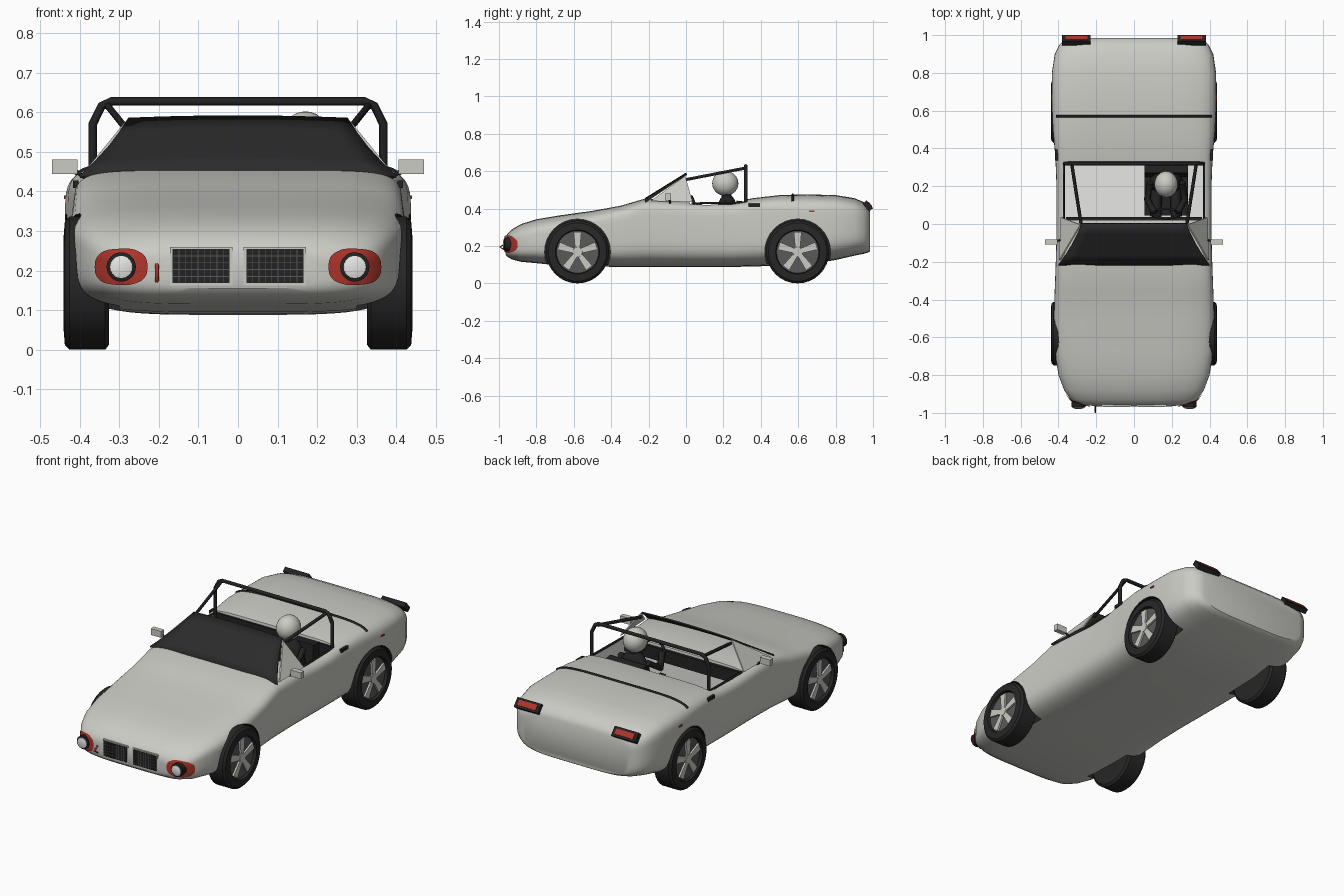
import bpy, bmesh, math
from mathutils import Vector, Matrix

if "Cube" in bpy.data.objects:
    bpy.data.objects.remove(bpy.data.objects["Cube"])


def material(name, r, g, b):
    m = bpy.data.materials.new(name)
    m.diffuse_color = (r, g, b, 1)
    m.use_nodes = True
    m.node_tree.nodes["Principled BSDF"].inputs["Base Color"].default_value = m.diffuse_color
    return m


PAINT = material("body paint", 0.60, 0.60, 0.56)
WHITE = material("interior white", 0.88, 0.88, 0.86)
BLACK = material("black trim", 0.016, 0.016, 0.017)
GLASS = material("dark glass", 0.024, 0.024, 0.025)
RUBBER = material("tyre rubber", 0.02, 0.02, 0.02)
GREY = material("wheel grey", 0.10, 0.10, 0.10)
RED = material("lamp red", 0.42, 0.035, 0.025)


def finish(bm, name, mat, smooth=None):
    bmesh.ops.recalc_face_normals(bm, faces=bm.faces)
    me = bpy.data.meshes.new(name)
    bm.to_mesh(me)
    bm.free()
    ob = bpy.data.objects.new(name, me)
    me.materials.append(mat)
    bpy.context.collection.objects.link(ob)
    if smooth:
        smooth_by(ob, smooth)
    return ob


def smooth_by(ob, degrees):
    activate(ob)
    bpy.ops.object.shade_smooth_by_angle(angle=math.radians(degrees))


def activate(ob):
    bpy.ops.object.select_all(action='DESELECT')
    ob.select_set(True)
    bpy.context.view_layer.objects.active = ob


def box(name, centre, size, mat, tilt=0, axis='X'):
    bm = bmesh.new()
    m = Matrix.Translation(centre) @ Matrix.Rotation(math.radians(tilt), 4, axis) @ Matrix.Diagonal((*size, 1))
    bmesh.ops.create_cube(bm, size=1, matrix=m)
    return finish(bm, name, mat)


def ball(name, centre, radii, mat):
    bm = bmesh.new()
    m = Matrix.Translation(centre) @ Matrix.Diagonal((*radii, 1))
    bmesh.ops.create_uvsphere(bm, u_segments=24, v_segments=14, radius=1, matrix=m)
    return finish(bm, name, mat, 60)


def loft(name, rings, mat, smooth=None, cap=True, closed=True):
    bm = bmesh.new()
    rows = [[bm.verts.new(p) for p in ring] for ring in rings]
    n = len(rows[0])
    for a, b in zip(rows, rows[1:]):
        for i in range(n if closed else n - 1):
            j = (i + 1) % n
            bm.faces.new((a[i], a[j], b[j], b[i]))
    if cap:
        bm.faces.new(rows[0])
        bm.faces.new(rows[-1])
    return finish(bm, name, mat, smooth)


def lathe(name, centre, profile, mat, axis='X', segs=32):
    """Turn (along, radius) pairs about the x or y axis."""
    rings = []
    for a, r in profile:
        ring = []
        for k in range(segs):
            t = math.tau * k / segs
            c, s = r * math.cos(t), r * math.sin(t)
            ring.append(Vector(centre) + Vector((a, c, s) if axis == 'X' else (c, a, s)))
        rings.append(ring)
    return loft(name, rings, mat, 35)


def tube(name, pts, r, mat, cyclic=False):
    cu = bpy.data.curves.new(name, 'CURVE')
    cu.dimensions = '3D'
    cu.bevel_depth, cu.bevel_resolution, cu.use_fill_caps = r, 1, True
    sp = cu.splines.new('POLY')
    sp.points.add(len(pts) - 1)
    for p, q in zip(sp.points, pts):
        p.co = (*q, 1)
    sp.use_cyclic_u = cyclic
    ob = bpy.data.objects.new(name, cu)
    bpy.context.collection.objects.link(ob)
    cu.materials.append(mat)
    activate(ob)
    bpy.ops.object.convert(target='MESH')
    return ob


def cut(target, cutter):
    mod = target.modifiers.new("cut", 'BOOLEAN')
    mod.operation, mod.solver, mod.object = 'DIFFERENCE', 'EXACT', cutter
    mod.material_mode = 'TRANSFER'
    activate(target)
    bpy.ops.object.modifier_apply(modifier=mod.name)
    bpy.data.objects.remove(cutter)


# Body shell: y, half width, bottom z, top z, upper squareness
SECTIONS = [(-.965, .20, .155, .245, 3), (-.955, .285, .142, .265, 3), (-.93, .335, .128, .29, 3),
            (-.88, .37, .115, .318, 3.3), (-.8, .40, .108, .343, 3.6), (-.68, .42, .095, .363, 4.2),
            (-.5, .425, .09, .388, 5), (-.35, .42, .088, .415, 6), (-.22, .415, .088, .453, 7),
            (-.05, .41, .088, .445, 7), (.1, .41, .088, .433, 7), (.25, .412, .088, .436, 7),
            (.36, .417, .09, .456, 7), (.5, .43, .095, .472, 6), (.65, .437, .10, .476, 5),
            (.8, .435, .125, .472, 5), (.9, .42, .148, .456, 4.5), (.95, .395, .158, .435, 4.5),
            (.975, .365, .165, .41, 4.5), (.985, .335, .172, .39, 4.5)]
rings = []
for y, w, zb, zt, n in SECTIONS:
    zm, ring = zb + 0.58 * (zt - zb), []
    for k in range(56):
        t = math.tau * (k + 0.5) / 56
        c, s = math.cos(t), math.sin(t)
        e = n if s > 0 else 4.5
        h = zt - zm if s > 0 else zm - zb
        ring.append((math.copysign(abs(c) ** (2 / e), c) * w, y,
                     zm + math.copysign(abs(s) ** (2 / e), s) * h))
    rings.append(ring)
body = loft("body_shell", rings, PAINT)

# Cockpit and wheel arches
cut(body, box("cockpit_cutter", (0, .175, .42), (.74, .31, .56), WHITE))
WHEELS = [(s, y) for s in (-1, 1) for y in (-.58, .597)]
for s, y in WHEELS:
    cut(body, lathe("arch_cutter", (s * .40, y, .168), [(-.10, .176), (.10, .176)], BLACK))
smooth_by(body, 32)
bpy.context.view_layer.update()


def on_body(origin, direction, lift=0.005):
    hit, p, nrm, _ = body.ray_cast(Vector(origin), Vector(direction))
    return p + nrm * lift if hit else Vector(origin)


# Wheels: tyre, dark rim disc, rim ring, five spokes and hub
for s, y in WHEELS:
    c = (s * .3825, y, .168)
    lathe("tyre", c, [(s * a, r) for a, r in ((-.057, .11), (-.057, .155), (-.047, .168), (.043, .168),
          (.055, .156), (.058, .118), (.04, .113))], RUBBER)
    lathe("rim_disc", c, [(s * .03, .115), (s * .042, .113)], GREY)
    for k in range(5):
        t = math.tau * k / 5 + math.pi / 2
        d, q = Vector((0, math.cos(t), math.sin(t))), Vector((0, -math.sin(t), math.cos(t)))
        o = Vector(c)
        loft("wheel_spoke", [[o + Vector((s * a, 0, 0)) + d * r + q * w for r, w in
             ((.01, -.012), (.106, -.021), (.106, .021), (.01, .012))] for a in (.035, .052)], PAINT)
    lathe("wheel_hub", c, [(s * .035, .028), (s * .054, .026)], PAINT, segs=16)

# Windscreen, curved slightly, with triangular side panes
rows = []
for j in range(5):
    v = j / 4
    half = .40 + (.277 - .40) * v - .01 * math.sin(math.pi * v)
    rows.append([(half * u / 6, -.22 + .22 * v, .456 + .136 * v - (.016 - .010 * v) * (u / 6) ** 2)
                 for u in range(-6, 7)])
screen = loft("windscreen", rows, GLASS, 40, cap=False, closed=False)
screen.modifiers.new("thickness", 'SOLIDIFY').thickness = 0.008
for s in (-1, 1):
    loft("side_pane", [[(s * (x + a), y, z) for x, y, z in
         ((.392, -.19, .44), (.282, -.004, .575), (.386, .035, .435))] for a in (-.004, .004)], PAINT)

# Roll cage
tube("roll_hoop", [(-.367, .32, .40), (-.367, .32, .57), (-.345, .32, .615), (-.32, .32, .627),
                   (.32, .32, .627), (.345, .32, .615), (.367, .32, .57), (.367, .32, .40)], .011, BLACK)
for s in (-1, 1):
    tube("roll_brace", [(s * .33, .32, .617), (s * .28, .0, .555)], .009, BLACK)
    tube("door_top_trim", [(s * .371, .03, .428), (s * .371, .325, .432)], .006, BLACK)
box("cockpit_rear_panel", (0, .325, .40), (.72, .012, .07), BLACK)
box("dashboard", (0, .022, .39), (.72, .03, .07), BLACK)

# Seat, driver and steering wheel
box("seat_base", (.17, .17, .19), (.23, .25, .09), BLACK)
box("seat_back", (.17, .285, .30), (.23, .06, .28), BLACK, -6)
ball("driver_torso", (.17, .22, .35), (.09, .06, .13), BLACK)
ball("driver_head", (.17, .21, .535), (.062, .07, .067), PAINT)
tube("driver_neck", [(.17, .22, .42), (.17, .215, .50)], .03, BLACK)
for s in (-1, 1):
    tube("driver_arm", [(.17 + s * .085, .22, .43), (.17 + s * .10, .13, .37), (.17 + s * .06, .06, .42)], .018, BLACK)
    tube("driver_leg", [(.17 + s * .05, .2, .25), (.17 + s * .055, .04, .27)], .03, BLACK)
tube("steering_wheel", [(.17 + .07 * math.cos(t), .055 - .025 * math.sin(t), .405 + .06 * math.sin(t))
                        for t in (math.tau * k / 20 for k in range(20))], .007, BLACK, True)

# Headlamps on red painted surrounds
for s in (-1, 1):
    rings = []
    for f in (0.05, .4, .7, 1):
        ring = []
        for k in range(32):
            t = math.tau * k / 32
            c, d = math.cos(t), math.sin(t)
            ring.append(on_body((s * .293 + .065 * f * math.copysign(abs(c) ** .75, c), -2,
                                 .209 + .044 * f * math.copysign(abs(d) ** .75, d)), (0, 1, 0)))
        rings.append(ring)
    loft("headlamp_surround", rings, RED, 50, cap=False)
    lathe("headlamp_ring", (s * .295, -.955, .209), [(.02, .037), (-.014, .037), (-.017, .03)], BLACK, 'Y')
    lathe("headlamp_lens", (s * .295, -.972, .209), [(.01, .029), (-.003, .028), (-.007, .015)], WHITE, 'Y')

# Twin grilles with mesh
for s in (-1, 1):
    x = s * .093
    box("grille_frame", (x, -.945, .211), (.157, .042, .098), PAINT)
    box("grille_opening", (x, -.966, .211), (.144, .004, .086), BLACK)
    for k in range(1, 9):
        box("grille_bar", (x - .072 + .016 * k, -.968, .211), (.002, .004, .086), GREY)
    for k in range(1, 5):
        box("grille_bar", (x, -.968, .168 + .0172 * k), (.144, .004, .002), GREY)

# Towing hook
tube("tow_hook", [(-.205, -.94, .158), (-.205, -.995, .195), (-.205, -.94, .228)], .005, RED)

# Mirrors, door handles, side markers, tail lamps
for s in (-1, 1):
    box("mirror", (s * .438, -.095, .462), (.064, .028, .036), PAINT)
    tube("mirror_arm", [(s * .38, -.085, .43), (s * .42, -.09, .458)], .006, BLACK)
    box("door_handle", (s * .41, .365, .418), (.014, .06, .018), BLACK)
    box("side_marker", (s * .437, .672, .385), (.006, .028, .008), RED)
    box("tail_lamp_case", (s * .305, .972, .414), (.15, .028, .054), BLACK, 40)
    box("tail_lamp", (s * .305, .9825, .4228), (.115, .008, .03), RED, 40)

# Rear deck seam
tube("deck_seam", [on_body((.0205 * k, .57, 2), (0, 0, -1), .001) for k in range(-20, 21)], .007, BLACK)
